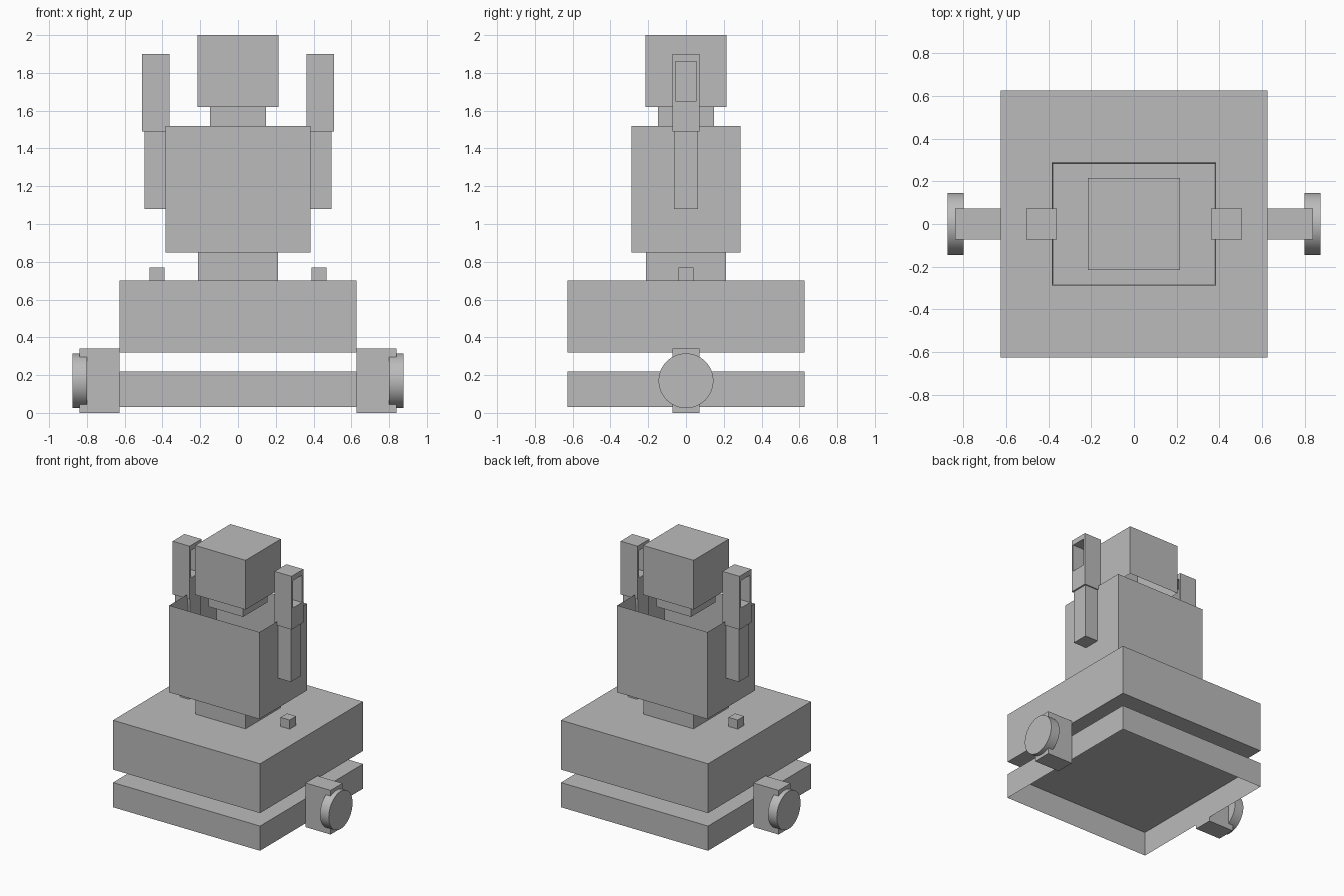
import bpy
import bmesh
from math import pi
from mathutils import Matrix

default = bpy.data.objects.get("Cube")
if default:
    bpy.data.objects.remove(default, do_unlink=True)

GREY = (0.5, 0.5, 0.5, 1)
grey = bpy.data.materials.new("plain grey")
grey.use_nodes = True
grey.diffuse_color = GREY
grey.node_tree.nodes["Principled BSDF"].inputs["Base Color"].default_value = GREY
WALL = 0.01


def finish(name, bm):
    bmesh.ops.recalc_face_normals(bm, faces=bm.faces)
    mesh = bpy.data.meshes.new(name)
    bm.to_mesh(mesh)
    bm.free()
    mesh.materials.append(grey)
    obj = bpy.data.objects.new(name, mesh)
    bpy.context.collection.objects.link(obj)
    return obj


def box(name, x, y, z, open_side=0):
    """Box from x, y, z ranges; open_side 1 or -1 hollows it from the top or bottom."""
    bm = bmesh.new()
    bmesh.ops.create_cube(bm, size=1)
    for v in bm.verts:
        v.co = [lo + (c + 0.5) * (hi - lo) for c, (lo, hi) in zip(v.co, (x, y, z))]
    bmesh.ops.recalc_face_normals(bm, faces=bm.faces)
    if open_side:
        mouth = [f for f in bm.faces if f.normal.z * open_side > 0.5]
        bmesh.ops.inset_region(bm, faces=mouth, thickness=WALL)
        # Push the inset mouth down to the far end to leave thin walls
        for v in mouth[0].verts:
            v.co.z -= open_side * (z[1] - z[0] - WALL)
    return finish(name, bm)


def block(name, half_x, half_y, z, open_side=0):
    return box(name, (-half_x, half_x), (-half_y, half_y), z, open_side)


# Central stack
block("base_tray", 0.627, 0.627, (0.03, 0.22), -1)
block("lower_body", 0.627, 0.627, (0.32, 0.70))
block("waist", 0.213, 0.213, (0.70, 0.85))
block("torso", 0.385, 0.288, (0.85, 1.52), 1)
block("neck", 0.147, 0.147, (1.52, 1.62))
block("head", 0.215, 0.215, (1.62, 2.0), -1)


def wheel(name, side):
    bm = bmesh.new()
    bmesh.ops.create_cone(bm, cap_ends=True, segments=64, radius1=0.145,
                          radius2=0.145, depth=0.075)
    bmesh.ops.transform(bm, verts=bm.verts, matrix=Matrix.Translation(
        (side * 0.8375, 0, 0.17)) @ Matrix.Rotation(pi / 2, 4, "Y"))
    obj = finish(name, bm)
    for f in obj.data.polygons:
        f.use_smooth = len(f.vertices) == 4
    for e in obj.data.edges:
        a, b = (obj.data.vertices[i].co.x for i in e.vertices)
        e.use_edge_sharp = abs(a - b) < 0.001


# Paired side parts
for side, label in ((1, "left"), (-1, "right")):
    def pair(name, x0, x1, half_y, z):
        xs = sorted((side * x0, side * x1))
        return box(f"{label}_{name}", xs, (-half_y, half_y), z)

    pair("knob", 0.39, 0.468, 0.039, (0.70, 0.77))
    pair("wheel_mount", 0.627, 0.84, 0.072, (0, 0.34))
    wheel(f"{label}_wheel", side)
    pair("upper_arm", 0.365, 0.495, 0.063, (1.08, 1.49))

    # Forearm with a window through it
    forearm = pair("forearm", 0.362, 0.507, 0.072, (1.49, 1.90))
    cutter = pair("window_cutter", 0.3, 0.6, 0.056, (1.65, 1.86))
    cutter.hide_render = True
    cutter.hide_viewport = True
    cutter.display_type = "WIRE"
    window = forearm.modifiers.new("window", "BOOLEAN")
    window.operation = "DIFFERENCE"
    window.solver = "EXACT"
    window.object = cutter
